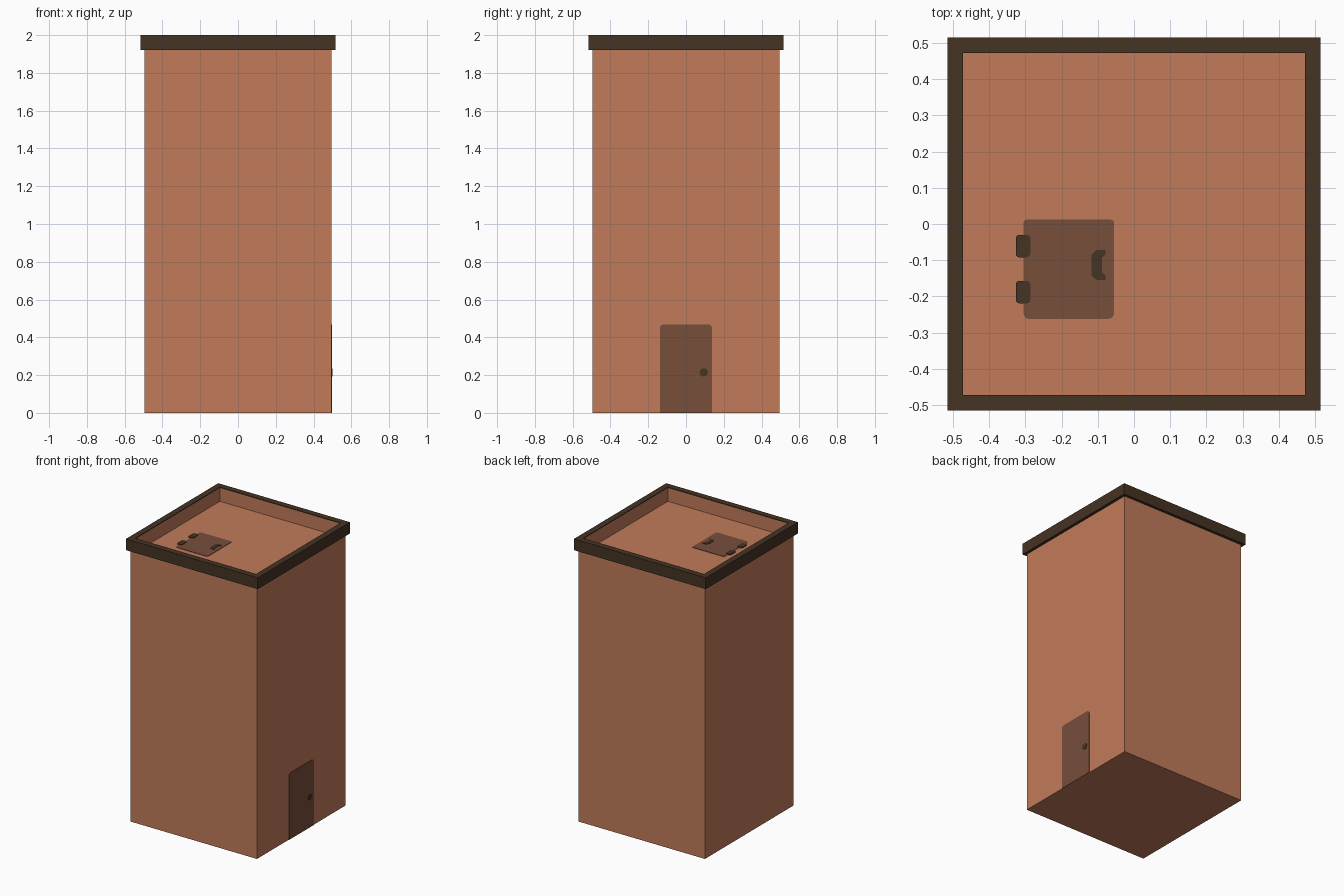
import bpy, bmesh, math
from mathutils import Matrix, Vector

cube = bpy.data.objects.get("Cube")
if cube:
    bpy.data.objects.remove(cube, do_unlink=True)


def linear(c):
    c /= 255
    return c / 12.92 if c <= 0.04045 else ((c + 0.055) / 1.055) ** 2.4


def material(name, r, g, b):
    m = bpy.data.materials.new(name)
    col = (linear(r), linear(g), linear(b), 1)
    m.diffuse_color = col
    m.use_nodes = True
    bsdf = m.node_tree.nodes["Principled BSDF"]
    bsdf.inputs["Base Color"].default_value = col
    bsdf.inputs["Roughness"].default_value = 0.9
    return m


TERRACOTTA = material("terracotta wall", 193, 123, 90)
BROWN = material("door brown", 120, 78, 59)
DARK = material("dark trim", 69, 51, 35)


def finish(bm, name, mat):
    bmesh.ops.recalc_face_normals(bm, faces=bm.faces)
    me = bpy.data.meshes.new(name)
    bm.to_mesh(me)
    bm.free()
    me.materials.append(mat)
    ob = bpy.data.objects.new(name, me)
    bpy.context.collection.objects.link(ob)
    return ob


def square_sweep(name, profile, mat, closed):
    """Sweep (half width, z) points round a square; cap the ends if open."""
    bm = bmesh.new()
    rings = [[bm.verts.new((sx * r, sy * r, z))
              for sx, sy in ((1, 1), (-1, 1), (-1, -1), (1, -1))]
             for r, z in profile]
    pairs = list(zip(rings, rings[1:]))
    if closed:
        pairs.append((rings[-1], rings[0]))
    else:
        bm.faces.new(rings[0])
        bm.faces.new(rings[-1])
    for a, b in pairs:
        for i in range(4):
            j = (i + 1) % 4
            bm.faces.new((a[i], a[j], b[j], b[i]))
    return finish(bm, name, mat)


def rounded(u0, u1, v0, v1, r_bottom, r_top, steps=4):
    """Outline of a rectangle with rounded corners."""
    pts = []
    corners = ((u1, v1, -1, -1, 0, r_top), (u0, v1, 1, -1, 90, r_top),
               (u0, v0, 1, 1, 180, r_bottom), (u1, v0, -1, 1, 270, r_bottom))
    for u, v, su, sv, start, r in corners:
        if r == 0:
            pts.append((u, v))
            continue
        for k in range(steps + 1):
            a = math.radians(start + 90 * k / steps)
            pts.append((u + su * r + r * math.cos(a), v + sv * r + r * math.sin(a)))
    return pts


def plate(name, outline, frame, thick, mat):
    """Flat outline, thickened along the frame's own z."""
    bm = bmesh.new()
    face = bm.faces.new([bm.verts.new((u, v, 0)) for u, v in outline])
    ext = bmesh.ops.extrude_face_region(bm, geom=[face])
    top = [g for g in ext["geom"] if isinstance(g, bmesh.types.BMVert)]
    bmesh.ops.translate(bm, verts=top, vec=Vector((0, 0, thick)))
    bm.transform(frame)
    return finish(bm, name, mat)


WALL, INNER, ROOF = 0.495, 0.472, 1.9

# Tower walls with a sunken roof deck
square_sweep("tower_body", [(WALL, 0), (WALL, 1.994), (INNER, 1.994), (INNER, ROOF)],
             TERRACOTTA, False)

# Trim band lapping over the parapet
square_sweep("parapet_trim",
             [(WALL, 1.92), (0.515, 1.92), (0.515, 2), (INNER, 2),
              (INNER, 1.994), (WALL, 1.994)], DARK, True)

# Door and knob on the +x wall: u -> y, v -> z, thickness -> x
wall = Matrix(((0, 0, 1, WALL), (1, 0, 0, 0), (0, 1, 0, 0), (0, 0, 0, 1)))
plate("door", rounded(-0.138, 0.137, 0.0, 0.468, 0, 0.018), wall, 0.003, BROWN)
plate("door_knob", rounded(0.072, 0.116, 0.193, 0.235, 0.02, 0.02), wall, 0.006, DARK)

# Hatch on the roof deck with two hinges and a curved handle
deck = Matrix.Translation((0, 0, ROOF))
plate("roof_hatch", rounded(-0.305, -0.055, -0.262, 0.012, 0.016, 0.01), deck, 0.003, BROWN)
for name, y in (("hinge_back", -0.061), ("hinge_front", -0.188)):
    plate(name, rounded(-0.326, -0.286, y - 0.031, y + 0.031, 0.01, 0.01),
          deck, 0.006, DARK)
handle = [(-0.078, -0.072), (-0.105, -0.072), (-0.117, -0.084), (-0.117, -0.142),
          (-0.105, -0.154), (-0.078, -0.154), (-0.078, -0.143), (-0.088, -0.133),
          (-0.088, -0.093), (-0.078, -0.083)]
plate("hatch_handle", handle, deck, 0.006, DARK)
